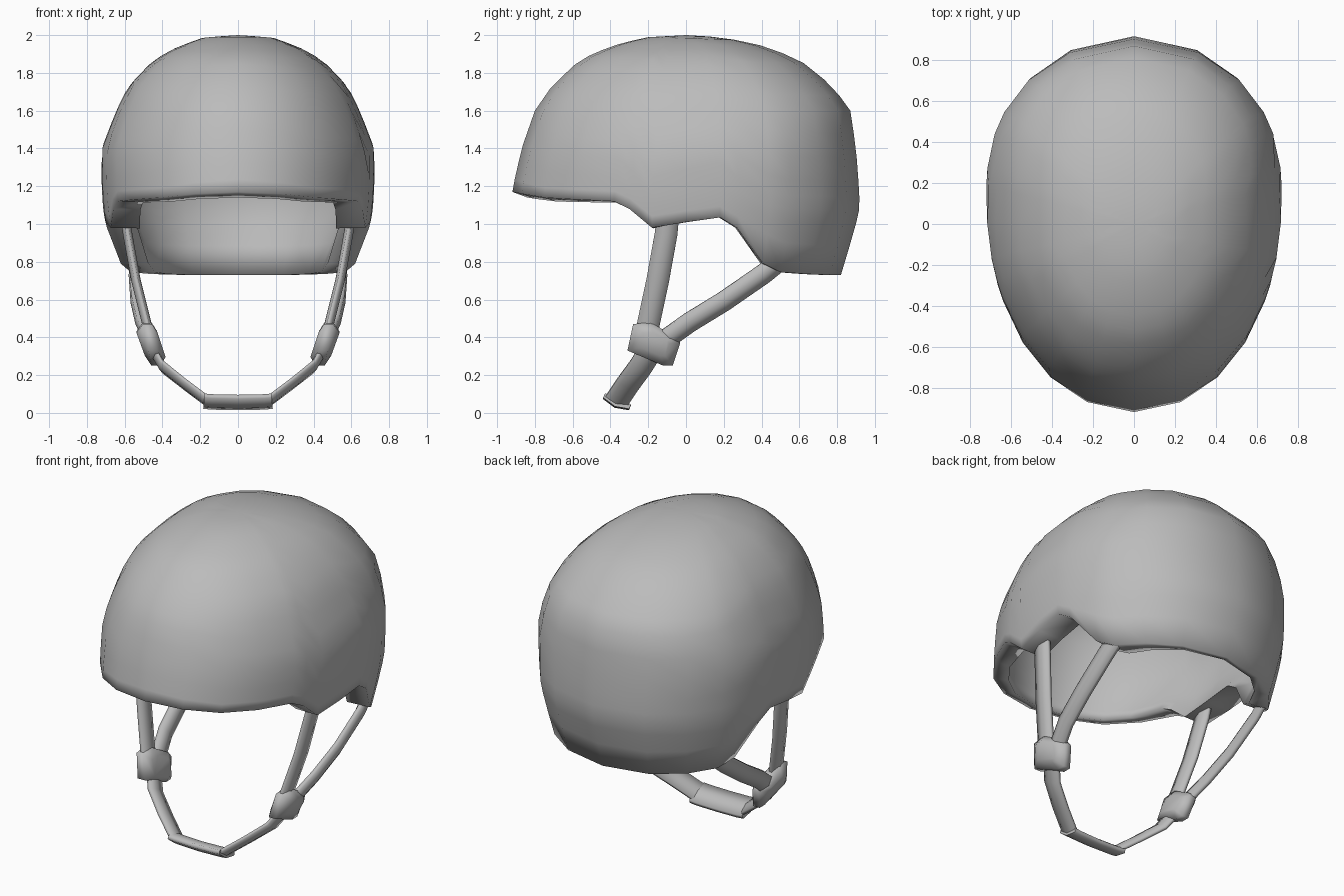
import bpy, bmesh, math
from mathutils import Vector

if "Cube" in bpy.data.objects:
    bpy.data.objects.remove(bpy.data.objects["Cube"])

grey = bpy.data.materials.new("plain_grey")
grey.diffuse_color = (0.5, 0.5, 0.5, 1)
grey.use_nodes = True
grey.node_tree.nodes["Principled BSDF"].inputs["Base Color"].default_value = grey.diffuse_color


def finish(name, bm, angle):
    bmesh.ops.recalc_face_normals(bm, faces=bm.faces)
    me = bpy.data.meshes.new(name)
    bm.to_mesh(me)
    bm.free()
    me.materials.append(grey)
    ob = bpy.data.objects.new(name, me)
    bpy.context.collection.objects.link(ob)
    bpy.ops.object.select_all(action='DESELECT')
    ob.select_set(True)
    bpy.context.view_layer.objects.active = ob
    bpy.ops.object.shade_smooth_by_angle(angle=math.radians(angle))
    return ob


# Shell cross-sections from crown down: height, front y, back y, half width
LEVELS = [(2.0, 0, 0, 0), (1.988, -.22, .20, .18), (1.94, -.40, .42, .315),
          (1.87, -.56, .60, .445), (1.73, -.71, .775, .58), (1.60, -.80, .87, .645),
          (1.40, -.87, .90, .722), (1.20, -.915, .915, .722), (1.09, -.93, .92, .715),
          (.98, -.93, .895, .70), (.73, -.90, .82, .65)]
# Rim line from front to back: y, height
RIM = [(-.92, 1.17), (-.87, 1.16), (-.75, 1.14), (-.58, 1.13), (-.38, 1.12),
       (-.30, 1.08), (-.18, .98), (0, 1.01), (.18, 1.035), (.27, .98), (.41, .79),
       (.50, .745), (.64, .735), (.76, .73), (.82, .73)]
ROWS = 16


def level_at_height(z):
    for i in range(len(LEVELS) - 1):
        hi, lo = LEVELS[i][0], LEVELS[i + 1][0]
        if z >= lo:
            return i + (hi - z) / (hi - lo)
    return len(LEVELS) - 1


def section(level):
    i = min(int(level), len(LEVELS) - 2)
    f = level - i
    z, yf, yb, w = (a + (b - a) * f for a, b in zip(LEVELS[i], LEVELS[i + 1]))
    return z, yf, yb, w, .15 * min(1, w / .7)


def make_shell():
    bm = bmesh.new()
    columns = []
    for k, (y, z) in enumerate(RIM):
        lv = level_at_height(z)
        _, yf, yb, w, yc = section(lv)
        c = (y - yc) / ((yb - yc) if y > yc else (yc - yf))
        c = -1 if k == 0 else 1 if k == len(RIM) - 1 else max(-1, min(1, c))
        columns.append((lv, c, 1))
    columns += [(lv, c, -1) for lv, c, _ in columns[-2:0:-1]]
    tops = [bm.verts.new((0, 0, 2.0)), bm.verts.new((0, 0, 1.975))]
    outer, inner = [], []
    for lv, c, side in columns:
        o, n = [], []
        for r in range(1, ROWS + 1):
            z, yf, yb, w, yc = section(lv * r / ROWS)
            # rounder corners high up at the back
            full = 2.2 + (.25 if c > 0 else .1) * max(0, 1 - abs(z - 1.6) / .4)
            s = math.sqrt(max(0, 1 - abs(c) ** full))
            x, y = side * w * s, yc + c * ((yb - yc) if c > 0 else (yc - yf))
            o.append(bm.verts.new((x, y, z)))
            # inner wall, thickened sideways near the rim
            g = (r / ROWS) ** 4
            fx = 1 - (.03 + .135 * s * g) / max(w, .1)
            fy = 1 - (.03 + (.05 * g if c < -.7 else 0)) / max(yb, .1)
            drop = .02 * (1 - r / ROWS) + (.03 * g * c * c if c < 0 else 0)
            n.append(bm.verts.new((x * fx, y * fy, z - drop)))
        outer.append(o)
        inner.append(n)
    for k in range(len(columns)):
        j = (k + 1) % len(columns)
        for wall, top in ((outer, tops[0]), (inner, tops[1])):
            bm.faces.new((top, wall[k][0], wall[j][0]))
            for r in range(ROWS - 1):
                bm.faces.new((wall[k][r], wall[k][r + 1], wall[j][r + 1], wall[j][r]))
        bm.faces.new((outer[k][-1], inner[k][-1], inner[j][-1], outer[j][-1]))
    finish("helmet_shell", bm, 120)


def strap(name, path, width, thick, wide_dir=None):
    """Sweep a flattened six-sided section along a path."""
    bm = bmesh.new()
    pts = [Vector(p) for p in path]
    rings = []
    for i, p in enumerate(pts):
        t = (pts[min(i + 1, len(pts) - 1)] - pts[max(i - 1, 0)]).normalized()
        wd = Vector(wide_dir) if wide_dir else Vector((0, t.z, -t.y))
        wd = (wd - t * wd.dot(t)).normalized()
        nd = t.cross(wd).normalized()
        rings.append([bm.verts.new(p + wd * a * width / 2 + nd * b * thick / 2)
                      for a, b in ((-1, -.4), (0, -1), (1, -.4), (1, .4), (0, 1), (-1, .4))])
    for a, b in zip(rings, rings[1:]):
        for k in range(6):
            bm.faces.new((a[k], a[(k + 1) % 6], b[(k + 1) % 6], b[k]))
    bm.faces.new(rings[0])
    bm.faces.new(rings[-1])
    finish(name, bm, 80)


def buckle(name, side):
    """Tapered plate with raised faces, outlined in the side plane."""
    outline = [(-.28, .47), (-.19, .48), (-.05, .40), (-.03, .37),
               (-.07, .25), (-.12, .25), (-.31, .33)]
    bm = bmesh.new()
    loops = []
    for off, sc in ((-.055, .6), (-.025, 1), (.02, 1), (.055, .55)):
        loops.append([bm.verts.new((side * (.46 + off + .2 * (z - .36)),
                                    -.16 + (y + .16) * sc, .365 + (z - .365) * sc))
                      for y, z in outline])
    n = len(outline)
    for a, b in zip(loops, loops[1:]):
        for k in range(n):
            bm.faces.new((a[k], a[(k + 1) % n], b[(k + 1) % n], b[k]))
    bm.faces.new(loops[0])
    bm.faces.new(loops[-1])
    finish(name, bm, 80)


make_shell()

# Straps and buckles on both sides
for label, s in (("right", 1), ("left", -1)):
    def mirror(path):
        return [(s * x, y, z) for x, y, z in path]
    strap("front_strap_" + label,
          mirror([(.60, -.095, 1.06), (.585, -.105, .95), (.54, -.15, .70), (.47, -.21, .42)]),
          .12, .05)
    strap("rear_strap_" + label,
          mirror([(.545, .49, .80), (.55, .41, .735), (.54, .20, .59), (.515, .02, .48), (.47, -.12, .38)]),
          .105, .06, (s * .25, -.5, .75))
    strap("chin_strap_" + label,
          mirror([(.455, -.18, .34), (.40, -.24, .245), (.28, -.31, .15), (.16, -.37, .06)]),
          .125, .045, (0, .9, -.35))
    buckle("buckle_" + label, s)

# Chin pad under the jaw
strap("chin_pad", [(-.18, -.365, .062), (-.14, -.365, .058), (0, -.367, .055),
                   (.14, -.365, .058), (.18, -.365, .062)], .15, .06, (0, .92, -.4))
